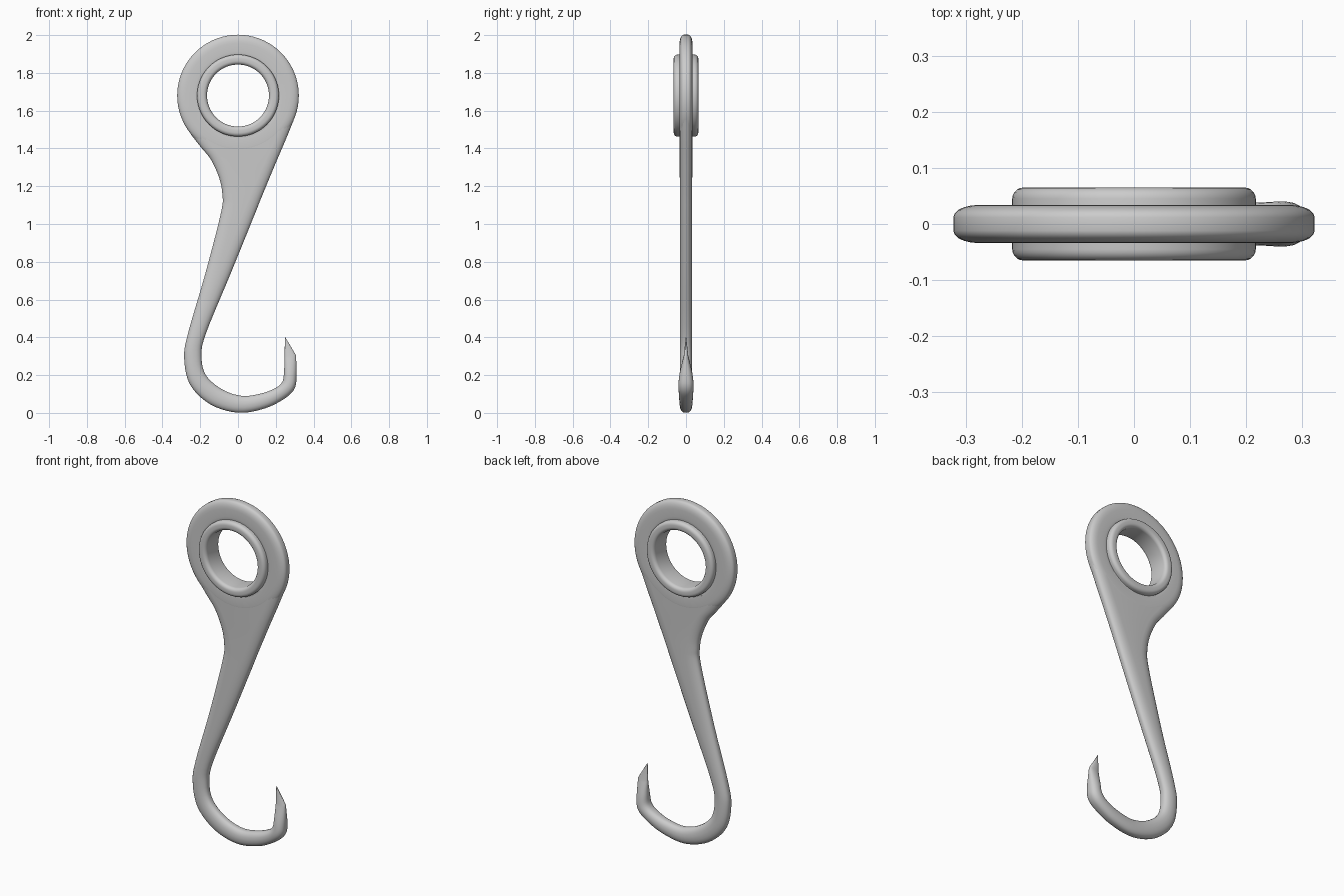
import bpy, bmesh, math
from mathutils import Vector

if "Cube" in bpy.data.objects:
    bpy.data.objects.remove(bpy.data.objects["Cube"])

EYE_Z = 1.68


def make_object(name, rings, closed_rings):
    """Skin a list of equal point loops; close into a torus or cap the ends."""
    bm = bmesh.new()
    loops = [[bm.verts.new(p) for p in r] for r in rings]
    n = len(loops[0])
    for i in range(len(loops) if closed_rings else len(loops) - 1):
        a, b = loops[i], loops[(i + 1) % len(loops)]
        for j in range(n):
            k = (j + 1) % n
            bm.faces.new((a[j], a[k], b[k], b[j]))
    if not closed_rings:
        bm.faces.new(loops[0])
        bm.faces.new(loops[-1])
    bmesh.ops.recalc_face_normals(bm, faces=bm.faces)
    me = bpy.data.meshes.new(name)
    bm.to_mesh(me)
    bm.free()
    ob = bpy.data.objects.new(name, me)
    bpy.context.collection.objects.link(ob)
    bpy.ops.object.select_all(action='DESELECT')
    ob.select_set(True)
    bpy.context.view_layer.objects.active = ob
    bpy.ops.object.shade_smooth_by_angle(angle=math.radians(40))
    return ob


def rounded_section(w, t, rx, ry, steps=5):
    """Rounded rectangle of half sizes w, t with elliptical corners."""
    pts = []
    for q, (sx, sy) in enumerate(((1, 1), (-1, 1), (-1, -1), (1, -1))):
        for i in range(steps + 1):
            a = math.pi / 2 * (q + i / steps)
            pts.append((sx * (w - rx) + rx * math.cos(a),
                        sy * (t - ry) + ry * math.sin(a)))
    return pts


def lathe(name, section, radius, count=72):
    """Revolve a section around the eye axis (parallel to y)."""
    rings = []
    for i in range(count):
        a = 2 * math.pi * i / count
        rings.append([((radius + u) * math.cos(a), v, EYE_Z + (radius + u) * math.sin(a))
                      for u, v in section])
    return make_object(name, rings, True)


# Eye plate and raised grommet
lathe("eye_plate", rounded_section(0.067, 0.034, 0.045, 0.022), 0.255)
lathe("eye_grommet", rounded_section(0.0265, 0.065, 0.02, 0.02), 0.1905)

# Shank and hook: outer edge x,z / inner edge x,z / half thickness
stations = [
    (-.25, 1.475, .295, 1.55, .0335), (-.195, 1.405, .25, 1.44, .0335),
    (-.143, 1.34, .205, 1.335, .0335), (-.10, 1.245, .155, 1.215, .033),
    (-.083, 1.16, .12, 1.13, .033), (-.09, 1.06, .08, 1.03, .033),
    (-.175, .73, -.04, .735, .033), (-.265, .42, -.17, .42, .033),
    (-.285, .29, -.193, .30, .033), (-.254, .15, -.17, .20, .033),
    (-.148, .046, -.085, .125, .033), (0, .001, .02, .09, .033),
    (.143, .024, .12, .102, .035), (.25, .078, .195, .13, .038),
    (.30, .13, .235, .165, .04), (.31, .20, .244, .225, .033),
    (.307, .305, .247, .30, .012), (.251, .400, .248, .402, .001),
]


def catmull(p0, p1, p2, p3, t):
    return [0.5 * (2 * b + (c - a) * t + (2 * a - 5 * b + 4 * c - d) * t * t
                   + (3 * b - a - 3 * c + d) * t ** 3)
            for a, b, c, d in zip(p0, p1, p2, p3)]


def shank_ring(s):
    outer, inner = Vector((s[0], 0, s[1])), Vector((s[2], 0, s[3]))
    mid, half = (outer + inner) / 2, (inner - outer) / 2
    w, t = half.length, s[4]
    across = half.normalized()
    return [mid + across * u + Vector((0, v, 0))
            for u, v in rounded_section(w, t, min(w * 0.92, 0.06), t * 0.8)]


samples = []
body = stations[:-1]
for i in range(len(body) - 1):
    p0, p3 = body[max(i - 1, 0)], body[min(i + 2, len(body) - 1)]
    samples += [catmull(p0, body[i], body[i + 1], p3, k / 5) for k in range(5)]
# Straight, sharp point at the end
samples += [body[-1], stations[-1]]
make_object("shank_hook", [shank_ring(s) for s in samples], False)
